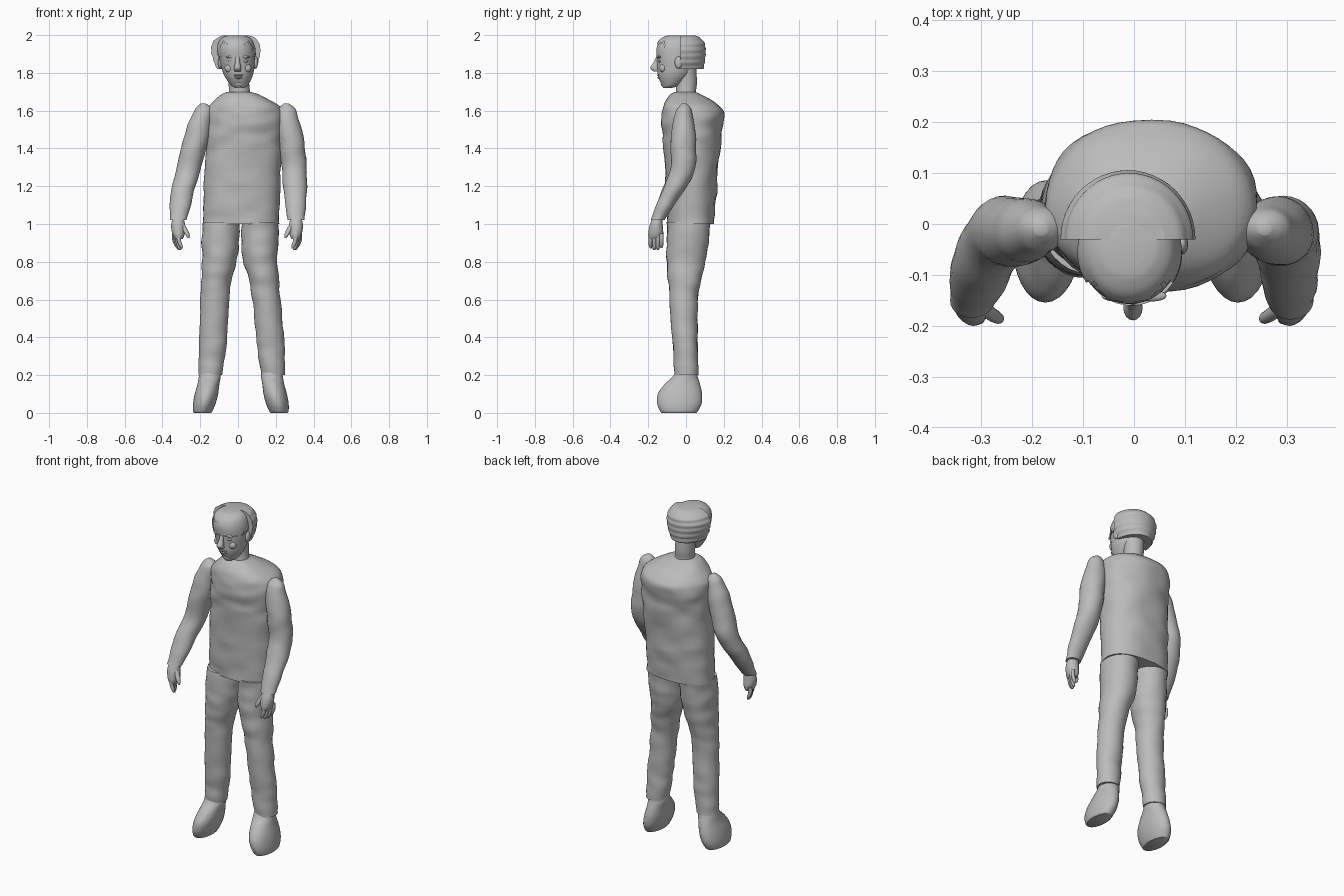
import bpy, bmesh, math
from mathutils import Vector, noise

old = bpy.data.objects.get("Cube")
if old:
    bpy.data.objects.remove(old, do_unlink=True)

grey = bpy.data.materials.new("plain grey")
grey.use_nodes = True
tone = (0.5, 0.5, 0.5, 1)
grey.diffuse_color = tone
grey.node_tree.nodes["Principled BSDF"].inputs["Base Color"].default_value = tone
parts = []


def finish(name, bm):
    """Turn a bmesh into a named, coloured object."""
    bmesh.ops.recalc_face_normals(bm, faces=bm.faces)
    mesh = bpy.data.meshes.new(name)
    bm.to_mesh(mesh)
    bm.free()
    mesh.materials.append(grey)
    obj = bpy.data.objects.new(name, mesh)
    bpy.context.collection.objects.link(obj)
    parts.append(obj)
    return obj


def smooth_rings(rings, steps):
    """Catmull-Rom curve through rings of (x, y, z, half width, half depth)."""
    pts = [Vector(r) for r in rings]
    pts = [pts[0]] + pts + [pts[-1]]
    out = []
    for a, b, c, d in zip(pts, pts[1:], pts[2:], pts[3:]):
        for i in range(steps):
            t = i / steps
            out.append(b + (c - a) * (t / 2) + (a * 2 - b * 5 + c * 4 - d) * (t * t / 2)
                       + (b * 3 - a - c * 3 + d) * (t ** 3 / 2))
    return out + [pts[-1]]


def loft(rings, sides=32, steps=4, power=2.0, folds=0.0):
    """Stack rounded cross-sections into a closed body."""
    bm = bmesh.new()
    loops = []
    for ring in smooth_rings(rings, steps):
        x, y, z, w, d = ring
        loop = []
        for k in range(sides):
            a = math.tau * k / sides
            c, s = math.cos(a), math.sin(a)
            p = Vector((x + w * math.copysign(abs(c) ** (2 / power), c),
                        y + d * math.copysign(abs(s) ** (2 / power), s), z))
            if folds:
                push = folds * noise.noise(Vector((p.x * 8, p.y * 8, p.z * 16)))
                p += Vector((c, s, 0)) * push
            loop.append(bm.verts.new(p))
        loops.append(loop)
    for low, high in zip(loops, loops[1:]):
        for k in range(sides):
            n = (k + 1) % sides
            bm.faces.new((low[k], low[n], high[n], high[k]))
    bm.faces.new(loops[0])
    bm.faces.new(loops[-1])
    return bm


def ball(name, place, size):
    bm = bmesh.new()
    bmesh.ops.create_uvsphere(bm, u_segments=16, v_segments=10, radius=1)
    for v in bm.verts:
        v.co = Vector(a * b for a, b in zip(v.co, size)) + Vector(place)
    finish(name, bm)


# Torso: a loose top with rounded shoulders
finish("torso", loft([
    (.017, .025, 1.0, .203, .125), (.022, .028, 1.2, .203, .135),
    (.03, .03, 1.4, .205, .148), (.033, .032, 1.5, .205, .158),
    (.035, .037, 1.58, .205, .165), (.035, .03, 1.62, .19, .15),
    (.025, .015, 1.655, .15, .12), (.012, 0, 1.685, .1, .085),
    (.005, -.005, 1.7, .06, .055)], sides=48, steps=6, power=2.3, folds=.01))

# Arms: shared heights and depths, each side with its own centre line
arm_shape = [(-.01, 1.638, .012, .012), (-.01, 1.62, .035, .03),
             (-.013, 1.59, .05, .045), (-.013, 1.5, .065, .061),
             (-.015, 1.4, .067, .068), (-.015, 1.3, .065, .066),
             (-.055, 1.2, .063, .062), (-.11, 1.1, .055, .05),
             (-.15, 1.02, .045, .036)]
arm_x = {"left": (.255, .257, .262, .273, .288, .297, .303, .305, .307),
         "right": (-.183, -.183, -.187, -.21, -.232, -.26, -.287, -.305, -.315)}

# Legs: trousers that narrow at the knee
leg_shape = [(.015, 1.01, .096, .115), (.008, .9, .1, .11), (0, .8, .09, .103),
             (-.008, .7, .081, .086), (-.012, .6, .075, .074),
             (-.006, .4, .074, .068), (0, .3, .07, .064), (.002, .2, .064, .063)]
leg_x = {"left": (.117, .115, .12, .137, .15, .17, .178, .186),
         "right": (-.09, -.092, -.1, -.115, -.125, -.132, -.14, -.148)}

for side in ("left", "right"):
    finish(side + "_arm", loft([(x, *r) for x, r in zip(arm_x[side], arm_shape)],
                               sides=28, folds=.006))
    finish(side + "_leg", loft([(x, *r) for x, r in zip(leg_x[side], leg_shape)],
                               sides=32, steps=6, folds=.007))

# Shoes and hands are mirrored with a small sideways shift
shoe = [(.148, 0, .22, .055, .055), (.15, -.005, .19, .058, .067),
        (.157, -.02, .15, .058, .095), (.167, -.032, .1, .062, .117),
        (.178, -.035, .05, .06, .118), (.186, -.037, .012, .052, .102),
        (.187, -.037, 0, .045, .092)]
palm = [(.307, -.152, 1.03, .03, .026), (.307, -.158, .99, .037, .035),
        (.305, -.16, .945, .032, .04), (.303, -.162, .92, .02, .034)]
thumb = [(.285, -.165, 1.0, .012, .014), (.268, -.178, .965, .014, .013),
         (.256, -.185, .94, .011, .011), (.252, -.187, .925, .004, .004)]

for side, sign, shoe_shift, hand_shift in (("left", 1, .03, 0), ("right", -1, 0, .01)):
    def placed(rings, shift):
        return [(sign * (x + shift), *rest) for x, *rest in rings]

    finish(side + "_shoe", loft(placed(shoe, shoe_shift)))
    finish(side + "_palm", loft(placed(palm, hand_shift), sides=20))
    finish(side + "_thumb", loft(placed(thumb, hand_shift), sides=12))
    for i in range(4):
        x, y = .327 - .008 * i, -.13 - .019 * i
        tip = .872 - .012 * math.sin(i)
        finger = [(x, y, .95, .011, .011), (x, y, .915, .011, .011),
                  (x - .01, y, tip + .015, .01, .01), (x - .016, y, tip, .004, .004)]
        finish(f"{side}_finger_{i + 1}", loft(placed(finger, hand_shift), sides=12))

# Neck and head
finish("neck", loft([
    (.01, 0, 1.66, .065, .06), (.008, 0, 1.7, .056, .053),
    (.004, .002, 1.75, .055, .056), (0, -.005, 1.84, .06, .058)]))
head = [
    (.01, -.1, 1.72, .022, .022), (.008, -.08, 1.735, .045, .047),
    (.003, -.064, 1.78, .073, .083), (0, -.055, 1.82, .085, .096),
    (-.005, -.055, 1.88, .094, .1), (-.01, -.055, 1.93, .095, .101),
    (-.01, -.052, 1.97, .08, .086), (-.01, -.045, 1.99, .055, .062),
    (-.01, -.045, 1.996, .03, .035)]
finish("head", loft(head, sides=40))

# Face
finish("nose", loft([
    (-.002, -.15, 1.885, .011, .007), (-.002, -.157, 1.855, .013, .015),
    (-.002, -.165, 1.826, .019, .024), (-.002, -.155, 1.808, .017, .016)], sides=16))
for side, sign in (("left", 1), ("right", -1)):
    ball(side + "_eye", (sign * .037, -.139, 1.862), (.016, .009, .007))
    ball(side + "_brow", (sign * .037, -.141, 1.884), (.027, .011, .007))
    ball(side + "_cheek", (sign * .045, -.121, 1.825), (.026, .02, .024))
    ball(side + "_ear", (sign * .094, -.04, 1.855), (.012, .02, .032))
ball("upper_lip", (.002, -.141, 1.788), (.027, .013, .006))
ball("lower_lip", (.002, -.138, 1.775), (.022, .014, .007))
ball("chin", (.006, -.115, 1.742), (.027, .019, .017))

# Front hair: a ragged-edged shell over the brow and temples
bm = loft([(x, y, z + .003, w + .006, d + .005) for x, y, z, w, d in head[4:]],
          sides=64, steps=8)
bald = []
for f in bm.faces:
    c = f.calc_center_median()
    ragged = .008 * math.sin(c.x * 150) + .006 * math.sin(c.y * 260)
    edge = 1.955 if c.y < -.115 else 1.885
    if c.z < edge + ragged:
        bald.append(f)
bmesh.ops.delete(bm, geom=bald, context="FACES")
finish("front_hair", bm)

# Back hair: half dome with a flat front and soft horizontal bands
bm = loft([
    (-.01, -.03, 1.82, .1, .122), (-.01, -.03, 1.86, .118, .13),
    (-.012, -.03, 1.92, .131, .134), (-.012, -.03, 1.96, .122, .127),
    (-.01, -.03, 1.985, .1, .105), (-.01, -.03, 1.998, .07, .08)],
    sides=48, steps=8)
for v in bm.verts:
    band = 1 + .014 * math.sin(v.co.z * 190 + v.co.x * 12)
    v.co.x *= band
    v.co.y = max(-.03, -.03 + (v.co.y + .03) * band)
finish("back_hair", bm)

# Smooth shading with crisp hems
bpy.ops.object.select_all(action="DESELECT")
for obj in parts:
    obj.select_set(True)
bpy.context.view_layer.objects.active = parts[0]
bpy.ops.object.shade_smooth_by_angle(angle=math.radians(45))
